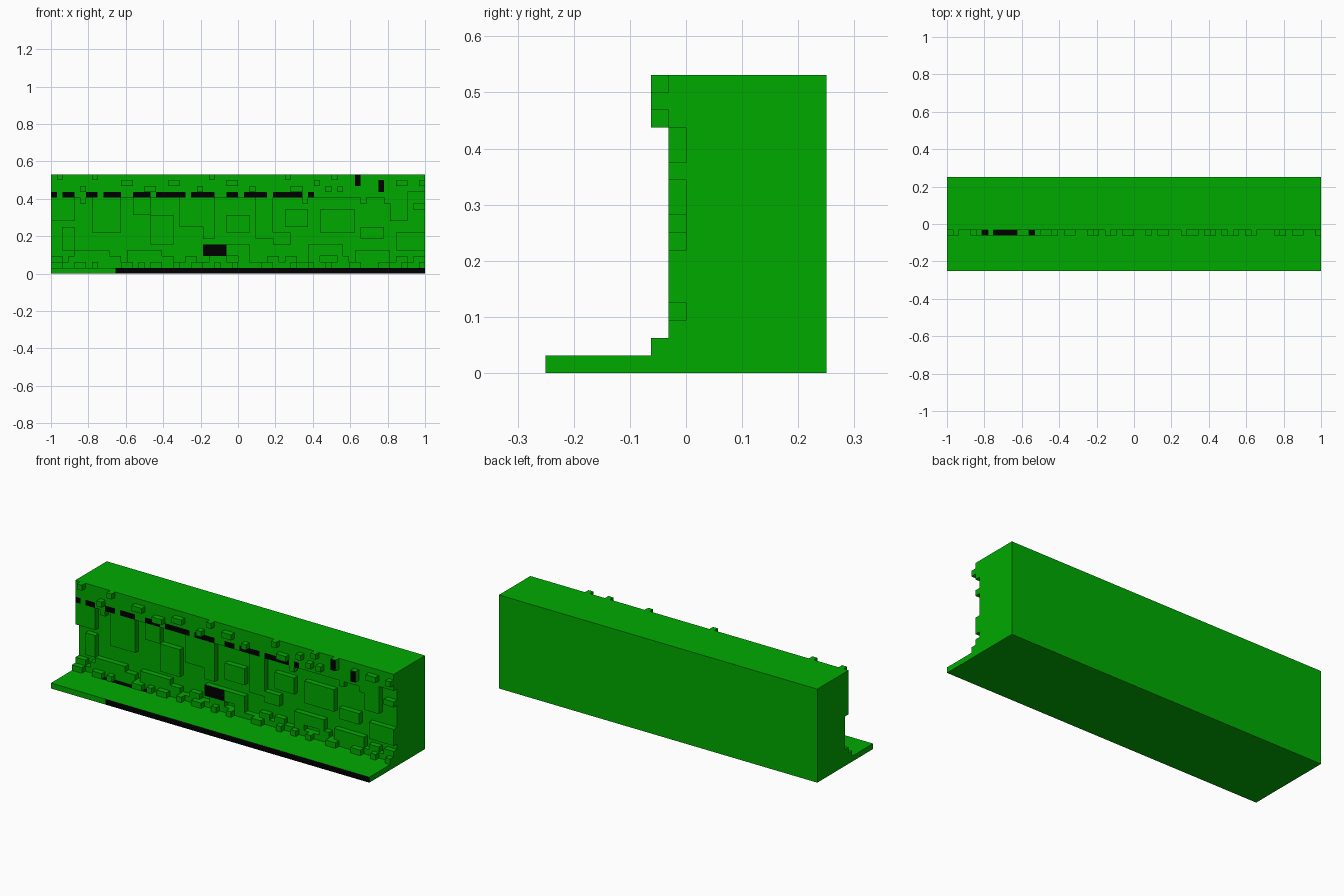
import bpy, bmesh

if "Cube" in bpy.data.objects:
    bpy.data.objects.remove(bpy.data.objects["Cube"])

U = 1 / 32            # size of one building block
COLS, ROWS = 64, 17


def flat(name, rgb):
    mat = bpy.data.materials.new(name)
    mat.diffuse_color = (*rgb, 1)
    mat.use_nodes = True
    mat.node_tree.nodes["Principled BSDF"].inputs["Base Color"].default_value = mat.diffuse_color
    return mat


green = flat("leaf green", (0.0, 0.402, 0.0))
black = flat("black", (0.0, 0.0, 0.0))


def finish(name, bm):
    mesh = bpy.data.meshes.new(name)
    bm.to_mesh(mesh)
    bm.free()
    mesh.materials.append(green)
    mesh.materials.append(black)
    obj = bpy.data.objects.new(name, mesh)
    bpy.context.collection.objects.link(obj)
    return obj


def open_box(name, y0, y1, z1, open_side):
    """Full-width box standing on the ground, with its hidden face left out."""
    bm = bmesh.new()
    bmesh.ops.create_cube(bm, size=1)
    for v in bm.verts:
        v.co = (v.co.x * 2, y0 if v.co.y < 0 else y1, 0 if v.co.z < 0 else z1)
    bm.normal_update()
    hidden = [f for f in bm.faces if f.normal.y * open_side > 0.5]
    bmesh.ops.delete(bm, geom=hidden, context='FACES')
    return bm


def cut(bm, point, normal):
    bmesh.ops.bisect_plane(bm, geom=bm.verts[:] + bm.edges[:] + bm.faces[:],
                           plane_co=point, plane_no=normal)


# Main wall
finish("back_wall", open_box("back_wall", 0, 0.25, ROWS * U, -1))

# Thin ground ledge: black front edge and black strips beside the kerb
bm = open_box("ground_ledge", -0.25, 0, U, 1)
for c in (6, 7, 8, 12, 14, 15, 11):
    cut(bm, (c * U - 1, 0, 0), (1, 0, 0))
for y in (-U, -2 * U):
    cut(bm, (0, y, 0), (0, 1, 0))
bm.normal_update()
for f in bm.faces:
    m = f.calc_center_median()
    col = (m.x + 1) / U
    front = f.normal.y < -0.5 and col > 11
    strip = (f.normal.z > 0.5 and -2 * U < m.y < -U
             and any(a < col < b for a, b in ((6, 7), (8, 12), (14, 15))))
    f.material_index = int(front or strip)
finish("ground_ledge", bm)

# Stone relief: block depth for every cell of the wall front
depth = [[0] * COLS for _ in range(ROWS)]


def raise_area(c0, c1, r0, r1, d):
    for r in range(r0, r1):
        for c in range(c0, c1):
            depth[r][c] = max(depth[r][c], d)


# Top lip with a ragged lower edge, and the bottom kerb
raise_area(0, 64, 14, 17, 1)
raise_area(0, 61, 13, 14, 1)
raise_area(0, 64, 1, 2, 1)
for c in (1, 5, 9, 15, 25, 36, 43, 53, 57):
    raise_area(c, c + 1, 12, 14, 1)
for c in (0, 3, 4, 7, 10, 14, 15, 19, 23, 27, 28, 32, 37, 40, 44, 49, 52, 56, 59, 62):
    raise_area(c, c + 2, 2, 3, 1)

# Raised stone plates on the wall
for plate in ((0, 4, 9, 13), (2, 4, 4, 8), (7, 12, 7, 13), (4, 10, 2, 4),
              (14, 17, 10, 13), (17, 21, 5, 10), (13, 19, 2, 4),
              (22, 28, 8, 13), (26, 28, 6, 8), (26, 34, 3, 5), (30, 34, 7, 10),
              (35, 38, 6, 13), (38, 41, 5, 7), (40, 44, 8, 11),
              (46, 52, 7, 11), (44, 50, 3, 5), (53, 57, 6, 8),
              (58, 61, 9, 13), (52, 58, 2, 4), (59, 64, 4, 7), (62, 64, 11, 12)):
    raise_area(*plate, 1)

# Small knobs along the ground
for c, w in ((0, 2), (4, 2), (7, 1), (12, 2), (15, 1), (17, 2), (21, 1), (24, 2),
             (28, 1), (31, 1), (36, 2), (41, 1), (44, 1), (47, 1), (51, 2),
             (56, 2), (60, 1), (63, 1)):
    raise_area(c, c + w, 1, 2, 2)

# Small knobs scattered over the lip
for c, w, r in ((1, 1, 16), (5, 1, 14), (7, 1, 16), (12, 2, 15), (16, 2, 14),
                (20, 2, 15), (25, 1, 14), (27, 1, 16), (30, 2, 15), (34, 1, 14),
                (40, 1, 16), (41, 2, 14), (45, 1, 15), (47, 1, 14), (48, 1, 16),
                (49, 1, 14), (52, 1, 15), (52, 1, 16), (56, 1, 14), (56, 1, 15),
                (59, 2, 15), (63, 1, 15)):
    raise_area(c, c + w, r, r + 1, 2)

# Black patches on the front: first column, last column, first row, last row
dark = [(26, 30, 3, 5), (52, 53, 15, 17), (56, 57, 14, 16)]
for c0, c1 in ((0, 1), (2, 4), (6, 8), (9, 12), (14, 17), (18, 23), (24, 28),
               (30, 32), (33, 37), (38, 43), (44, 45)):
    dark.append((c0, c1, 13, 14))

# Skin the relief: front faces plus the steps between neighbouring depths
bm = bmesh.new()


def quad(*pts):
    return bm.faces.new([bm.verts.new((c * U - 1, -d * U, r * U)) for c, d, r in pts])


def at(c, r):
    return depth[r][c] if 0 <= c < COLS and r < ROWS else 0


for r in range(1, ROWS):
    for c in range(COLS):
        d = at(c, r)
        face = quad((c, d, r), (c + 1, d, r), (c + 1, d, r + 1), (c, d, r + 1))
        face.material_index = int(any(a <= c < b and e <= r < f for a, b, e, f in dark))
        for k in range(d):
            if at(c - 1, r) <= k:
                quad((c, k, r), (c, k + 1, r), (c, k + 1, r + 1), (c, k, r + 1))
            if at(c + 1, r) <= k:
                quad((c + 1, k + 1, r), (c + 1, k, r), (c + 1, k, r + 1), (c + 1, k + 1, r + 1))
            if at(c, r + 1) <= k:
                quad((c, k + 1, r + 1), (c + 1, k + 1, r + 1), (c + 1, k, r + 1), (c, k, r + 1))
            if r > 1 and at(c, r - 1) <= k:
                quad((c, k, r), (c + 1, k, r), (c + 1, k + 1, r), (c, k + 1, r))
bmesh.ops.remove_doubles(bm, verts=bm.verts, dist=1e-5)
finish("stone_relief", bm)
